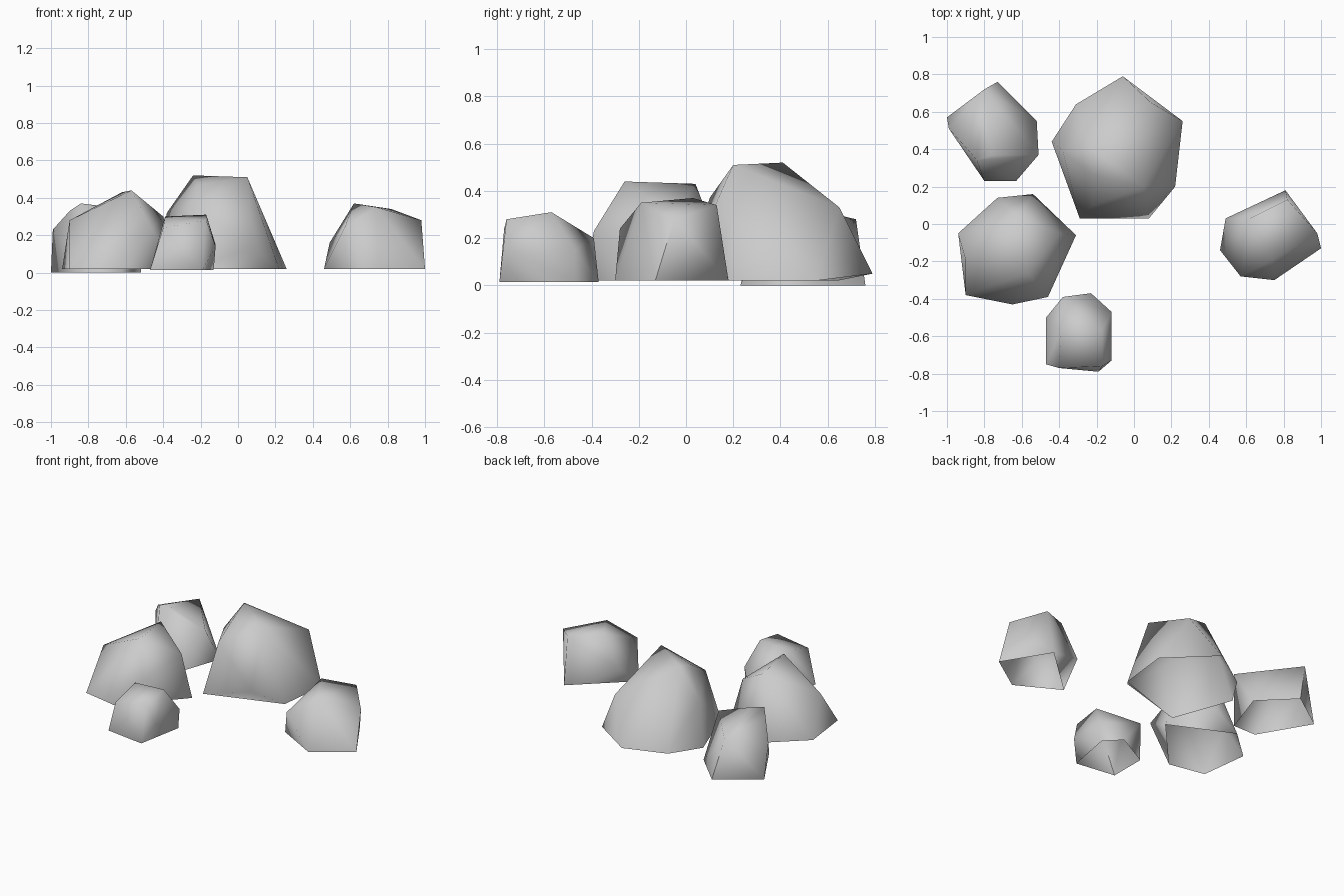
import bpy
import bmesh
from math import radians

# Remove the default object only
default_object = bpy.data.objects.get("Cube")
if default_object:
    bpy.data.objects.remove(default_object, do_unlink=True)


def make_material(name, value):
    """Plain matte grey material."""
    material = bpy.data.materials.new(name)
    material.use_nodes = True
    colour = (value, value, value, 1)
    material.diffuse_color = colour
    shader = material.node_tree.nodes["Principled BSDF"]
    shader.inputs["Base Color"].default_value = colour
    shader.inputs["Roughness"].default_value = 0.9
    return material


stone_grey = make_material("stone grey", 0.6)


def make_rock(name, ground, footprint, crown):
    """Wrap a ground outline and a few crown corners in a hollow faceted shell."""
    mesh = bpy.data.meshes.new(name)
    rock = bpy.data.objects.new(name, mesh)
    bpy.context.collection.objects.link(rock)

    shell = bmesh.new()
    for x, y in footprint:
        shell.verts.new((x, y, ground))
    for corner in crown:
        shell.verts.new(corner)
    hull = bmesh.ops.convex_hull(shell, input=list(shell.verts))
    unused = set(hull["geom_interior"]) | set(hull["geom_unused"])
    loose = [item for item in unused if isinstance(item, bmesh.types.BMVert)]
    bmesh.ops.delete(shell, geom=loose, context="VERTS")

    # Open underside
    bmesh.ops.recalc_face_normals(shell, faces=list(shell.faces))
    shell.normal_update()
    underside = [face for face in shell.faces if face.normal.z < -0.93]
    bmesh.ops.delete(shell, geom=underside, context="FACES")
    shell.to_mesh(mesh)
    shell.free()

    # Soft shading, crisp only at the hardest ridges
    mesh.materials.append(stone_grey)
    bpy.ops.object.select_all(action="DESELECT")
    rock.select_set(True)
    bpy.context.view_layer.objects.active = rock
    bpy.ops.object.shade_smooth_by_angle(angle=radians(80))
    return rock


# Tall boulder at the back
make_rock(
    "large_boulder", 0.02,
    footprint=[(-.31, .64), (-.44, .44), (-.29, .03), (.22, .2), (.26, .55)],
    crown=[(-.06, .79, .05), (.08, .03, .13), (.09, .65, .33), (-.38, .39, .32),
           (-.22, .1, .37), (-.22, .26, .47), (-.24, .41, .52), (.05, .2, .51)],
)

# Broad boulder on the right side
make_rock(
    "medium_boulder", 0.02,
    footprint=[(-.94, -.05), (-.73, .14), (-.31, -.06), (-.65, -.43), (-.9, -.38)],
    crown=[(-.57, -.26, .44), (-.62, .04, .43), (-.9, -.19, .28),
           (-.4, -.05, .3), (-.46, -.39, .23), (-.54, .16, .12)],
)

# Blocky stone at the front
make_rock(
    "front_stone", 0.015,
    footprint=[(-.47, -.5), (-.23, -.37), (-.13, -.47), (-.19, -.79), (-.47, -.75)],
    crown=[(-.39, -.57, .3), (-.17, -.57, .31), (-.4, -.77, .24), (-.17, -.76, .28),
           (-.12, -.47, .15), (-.12, -.73, .14), (-.38, -.39, .2)],
)

# Lone stone on the left side
make_rock(
    "left_stone", 0.02,
    footprint=[(.81, .18), (1, -.13), (.75, -.3), (.46, -.14)],
    crown=[(.62, .03, .37), (.82, .13, .34), (.98, -.05, .28),
           (.74, -.19, .35), (.57, -.28, .24), (.49, .03, .16)],
)

# Angular stone in the back corner
make_rock(
    "back_stone", 0,
    footprint=[(-1, .57), (-.73, .76), (-.52, .55), (-.63, .23), (-.8, .23)],
    crown=[(-.84, .34, .37), (-.76, .37, .36), (-.8, .72, .28),
           (-.99, .51, .23), (-.9, .41, .33), (-.51, .37, .27)],
)
